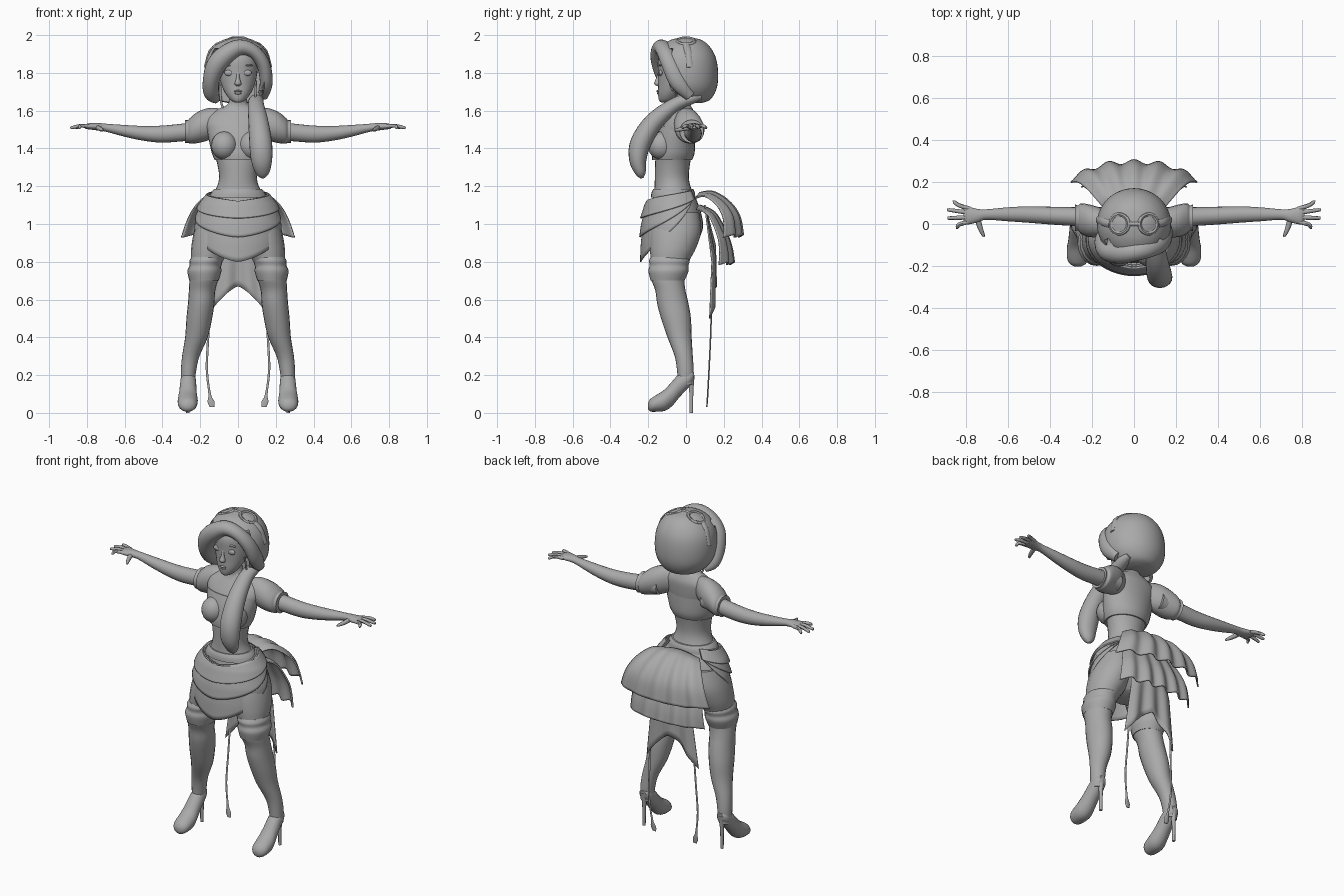
import bpy, bmesh, math
from mathutils import Vector, Matrix

grey = bpy.data.materials.new("plain_grey")
grey.diffuse_color = (0.4, 0.4, 0.4, 1)
X, Y, Z = Vector((1, 0, 0)), Vector((0, 1, 0)), Vector((0, 0, 1))


def finish(name, bm, thick=0):
    bmesh.ops.recalc_face_normals(bm, faces=bm.faces)
    me = bpy.data.meshes.new(name)
    bm.to_mesh(me)
    bm.free()
    me.materials.append(grey)
    for p in me.polygons:
        p.use_smooth = True
    me.set_sharp_from_angle(angle=math.radians(45))
    ob = bpy.data.objects.new(name, me)
    bpy.context.collection.objects.link(ob)
    if thick:
        m = ob.modifiers.new("thickness", 'SOLIDIFY')
        m.thickness = thick
        m.offset = 0
    return ob


def smooth_rows(rows, sub):
    """Catmull-Rom interpolation of any rows of numbers."""
    out = []
    for i in range(len(rows) - 1):
        p0, p1, p2 = rows[max(i - 1, 0)], rows[i], rows[i + 1]
        p3 = rows[min(i + 2, len(rows) - 1)]
        for k in range(sub):
            t = k / sub
            out.append([0.5 * (2 * b + (c - a) * t + (2 * a - 5 * b + 4 * c - d) * t * t
                               + (3 * b - a - 3 * c + d) * t ** 3)
                        for a, b, c, d in zip(p0, p1, p2, p3)])
    return out + [list(rows[-1])]


def sweep(name, rows, axis=None, ref=X, seg=20, sub=4, edit=None):
    """Skin elliptical rings; a row is x, y, z, radius along ref, other radius."""
    rows = smooth_rows(rows, sub)
    pts = [Vector(r[:3]) for r in rows]
    bm, rings = bmesh.new(), []
    for i, r in enumerate(rows):
        t = axis or (pts[min(i + 1, len(pts) - 1)] - pts[max(i - 1, 0)]).normalized()
        u = (ref - t * ref.dot(t)).normalized()
        v = t.cross(u)
        a, b = max(r[3], .001), max(r[4], .001)
        rings.append([bm.verts.new(pts[i] + u * a * math.cos(q) + v * b * math.sin(q))
                      for q in (2 * math.pi * k / seg for k in range(seg))])
    for r0, r1 in zip(rings, rings[1:]):
        for k in range(seg):
            bm.faces.new((r0[k], r0[(k + 1) % seg], r1[(k + 1) % seg], r1[k]))
    bm.faces.new(rings[0])
    bm.faces.new(rings[-1])
    if edit:
        for v in bm.verts:
            edit(v)
    return finish(name, bm)


def pair(name, rows, **kw):
    for s, side in ((1, "left_"), (-1, "right_")):
        sweep(side + name, [(r[0] * s,) + tuple(r[1:]) for r in rows], **kw)


def ball(name, c, r):
    bm = bmesh.new()
    bmesh.ops.create_uvsphere(bm, u_segments=20, v_segments=12, radius=1,
                              matrix=Matrix.LocRotScale(Vector(c), None, Vector(r)))
    finish(name, bm)


def sheet(name, fn, nu, nv, thick=.008):
    """Cloth patch from fn(u, v) with u in -1..1 and v in 0..1."""
    bm = bmesh.new()
    g = [[bm.verts.new(fn(2 * i / nu - 1, j / nv)) for j in range(nv + 1)] for i in range(nu + 1)]
    for i in range(nu):
        for j in range(nv):
            bm.faces.new((g[i][j], g[i + 1][j], g[i + 1][j + 1], g[i][j + 1]))
    finish(name, bm, thick)


# torso, cropped top and bust
sweep("torso", [(0, -.06, .86, .09, .08), (0, -.06, .91, .17, .12), (0, -.05, .98, .21, .14),
                (0, -.055, 1.06, .195, .135), (0, -.06, 1.13, .155, .115), (0, -.07, 1.19, .115, .097),
                (0, -.075, 1.25, .1, .09), (0, -.07, 1.33, .113, .093), (0, -.06, 1.39, .135, .098),
                (0, -.053, 1.46, .15, .098), (0, -.04, 1.52, .17, .09), (0, -.025, 1.57, .16, .075),
                (0, -.02, 1.61, .1, .055), (0, -.025, 1.64, .05, .045), (0, -.035, 1.72, .043, .045)],
      axis=Z, seg=28)
sweep("crop_top", [(0, -.073, 1.34, .124, .106), (0, -.066, 1.38, .14, .112),
                   (0, -.056, 1.46, .157, .103), (0, -.045, 1.52, .165, .09)], axis=Z, seg=28)
for s, side in ((1, "left_"), (-1, "right_")):
    ball(side + "bust", (s * .072, -.13, 1.415), (.07, .072, .075))

# legs, stocking cuffs and high-heeled shoes
pair("leg", [(.1, -.05, 1.06, .1, .12), (.125, -.055, .96, .108, .135), (.145, -.07, .87, .103, .122),
             (.165, -.085, .8, .083, .1), (.178, -.098, .72, .078, .09), (.19, -.083, .65, .07, .08),
             (.195, -.07, .58, .07, .083), (.205, -.053, .5, .068, .079), (.22, -.034, .4, .06, .064),
             (.25, -.012, .3, .046, .048), (.262, -.003, .22, .04, .044), (.265, -.003, .15, .035, .04)],
     axis=Z)
pair("stocking_cuff", [(.165, -.087, .825, .08, .1), (.17, -.088, .805, .087, .108),
                       (.174, -.09, .78, .083, .103), (.178, -.093, .75, .09, .106),
                       (.18, -.098, .7, .078, .09)], axis=Z)
pair("shoe", [(.262, .043, .195, .02, .02), (.263, .02, .185, .037, .045), (.264, -.03, .15, .043, .062),
              (.265, -.075, .1, .047, .065), (.266, -.115, .066, .053, .056), (.267, -.165, .048, .05, .042),
              (.267, -.19, .04, .037, .032), (.267, -.202, .037, .015, .015)], axis=Y)
pair("shoe_heel", [(.263, .025, .2, .022, .022), (.264, .028, .12, .011, .012), (.265, .028, 0, .009, .009)],
     axis=Z, seg=10)

# arms, puffed sleeves and hands
pair("arm", [(.15, .03, 1.5, .05, .05), (.28, .035, 1.486, .045, .047), (.4, .04, 1.476, .042, .045),
             (.5, .045, 1.48, .039, .039), (.6, .046, 1.493, .033, .031), (.7, .045, 1.51, .025, .021),
             (.74, .04, 1.515, .031, .02), (.79, .04, 1.517, .042, .016), (.81, .045, 1.515, .035, .01)],
     axis=X, ref=Y)
pair("sleeve", [(.09, -.01, 1.54, .045, .07), (.15, .005, 1.53, .068, .085), (.21, .015, 1.512, .077, .083),
                (.25, .025, 1.495, .073, .07), (.265, .028, 1.49, .06, .06), (.28, .03, 1.49, .064, .062)],
     axis=X, ref=Y)
for i, (y0, x1, y1) in enumerate(((.072, .86, .105), (.053, .885, .067), (.032, .885, .028), (.012, .845, -.017))):
    pair("finger_%d" % (i + 1), [(.78, y0, 1.517, .011, .011), (.83, (y0 + y1) / 2, 1.52, .01, .01),
                                 (x1 - .005, y1, 1.51, .008, .008), (x1, y1, 1.509, .003, .003)],
         ref=Z, seg=8)
pair("thumb", [(.745, .03, 1.512, .014, .014), (.73, -.02, 1.503, .012, .012),
               (.715, -.055, 1.497, .007, .007), (.714, -.06, 1.496, .002, .002)], ref=Z, seg=8)

# head and face
sweep("head", [(0, -.115, 1.642, .012, .015), (0, -.1, 1.655, .038, .043), (0, -.085, 1.69, .066, .063),
               (0, -.062, 1.74, .089, .085), (0, -.048, 1.8, .102, .1), (0, -.043, 1.87, .106, .105),
               (0, -.03, 1.92, .095, .09), (0, -.02, 1.955, .05, .05)], axis=Z, seg=28)
sweep("nose", [(0, -.14, 1.805, .008, .008), (0, -.147, 1.77, .01, .012), (0, -.15, 1.743, .018, .019),
               (0, -.145, 1.73, .01, .008)], axis=Z, seg=12)
ball("upper_lip", (0, -.147, 1.703, ), (.021, .01, .006))
ball("lower_lip", (0, -.145, 1.693), (.018, .01, .007))
for s, side in ((1, "left_"), (-1, "right_")):
    ball(side + "eye", (s * .047, -.133, 1.8), (.026, .011, .016))
    ball(side + "brow", (s * .05, -.135, 1.84), (.03, .008, .005))


# hair: bob with a face opening, swept fringe, long side tail, loose strands
def open_face(v):
    if abs(v.co.x) < .125 and v.co.y < -.02 and v.co.z < 1.925:
        v.co.y = -.02


sweep("hair_bob", [(0, .03, 1.64, .05, .05), (0, .02, 1.66, .115, .11), (0, .008, 1.72, .163, .155),
                   (0, 0, 1.8, .176, .17), (0, -.005, 1.88, .165, .163), (0, -.005, 1.94, .128, .13),
                   (0, 0, 1.975, .075, .08), (0, 0, 1.988, .015, .02)], axis=Z, seg=40, sub=5, edit=open_face)
sweep("hair_fringe", [(-.11, -.02, 1.655, .015, .02), (-.14, -.06, 1.69, .035, .04), (-.142, -.1, 1.76, .047, .044),
                      (-.115, -.13, 1.84, .05, .052), (-.06, -.138, 1.9, .05, .05), (.01, -.13, 1.935, .045, .042),
                      (.08, -.115, 1.915, .042, .036), (.132, -.085, 1.85, .046, .036),
                      (.15, -.04, 1.75, .046, .034), (.13, .02, 1.68, .03, .03)], ref=Y)
sweep("hair_tail", [(.1, .08, 1.68, .02, .02), (.1, .03, 1.665, .035, .03), (.095, -.06, 1.63, .043, .038),
                    (.108, -.17, 1.54, .053, .05), (.12, -.24, 1.43, .06, .055), (.125, -.255, 1.34, .056, .046),
                    (.13, -.24, 1.27, .036, .028), (.132, -.232, 1.243, .008, .008)], ref=X)
pair("loose_strand", [(.095, -.07, 1.76, .005, .005), (.09, -.045, 1.65, .006, .005),
                      (.075, -.04, 1.6, .005, .005), (.073, -.04, 1.55, .002, .002)], seg=8)

# goggles pushed up on the hair
for s, side in ((1, "left_"), (-1, "right_")):
    m = Matrix.Translation((s * .068, 0, 1.966)) @ Matrix.Rotation(s * .38, 4, 'Y')
    ring = [m @ Vector((.045 * math.cos(a), .045 * math.sin(a), 0)) for a in (math.pi * k / 8 for k in range(17))]
    sweep(side + "goggle_rim", [tuple(p) + (.011, .011) for p in ring], ref=m.to_3x3() @ Z, seg=8, sub=2)
    bm = bmesh.new()
    bmesh.ops.create_uvsphere(bm, u_segments=20, v_segments=10, radius=1,
                              matrix=m @ Matrix.Diagonal((.043, .043, .012, 1)))
    finish(side + "goggle_lens", bm)
pair("goggle_strap", [(.115, 0, 1.95, .018, .008), (.15, .01, 1.91, .018, .008), (.175, .02, 1.83, .016, .006)],
     ref=Y, seg=8)
sweep("goggle_bridge", [(-.03, 0, 1.985, .01, .008), (.03, 0, 1.985, .01, .008)], ref=Y, seg=8)

# draped front skirt: three overlapping layers
PROFILE = [(1.2, .115, .097), (1.1, .18, .135), (1.0, .215, .158), (.9, .218, .168), (.78, .205, .17)]


def hip(z):
    for (z0, a0, b0), (z1, a1, b1) in zip(PROFILE, PROFILE[1:]):
        if z >= z1:
            t = (z0 - z) / (z0 - z1)
            return a0 + (a1 - a0) * t, b0 + (b1 - b0) * t
    return PROFILE[-1][1:]


for k, low in enumerate((.8, .93, 1.03)):
    def drape(u, v, k=k, low=low):
        a = u * math.radians(132)
        top = 1.12 + .055 * abs(u)
        bottom = low + (1.13 - low) * abs(u) ** 1.5
        z = top + (bottom - top) * v
        rx, ry = hip(z)
        o = .004 + .009 * k + .008 * v
        return Vector(((rx + o) * math.sin(a), -.058 - (ry + o) * math.cos(a), z))
    sheet("skirt_drape_%d" % (k + 1), drape, 40, 12)
sweep("waistband", [(0, -.068, 1.14, .155, .118), (0, -.068, 1.165, .143, .115), (0, -.068, 1.185, .125, .106)],
      axis=Z, seg=28)


# back bustle: two ruffled puffs, from rows of y, z, half width
def bustle(name, rows, bend, drop):
    path = smooth_rows(rows, 5)

    def f(u, v):
        y, z, w = path[round(v * (len(path) - 1))]
        wave = .011 * v * math.cos(u * 5 * math.pi)
        return Vector((u * w, y - bend * (.25 + .75 * v) * abs(u) ** 2.5 + wave, z - drop * u * u * (1 - v) + wave * .6))
    sheet(name, f, 50, len(path) - 1)


bustle("bustle_upper", [(.07, 1.165, .12), (.14, 1.17, .165), (.22, 1.12, .22), (.275, 1.04, .265), (.293, .935, .3)], .085, .03)
bustle("bustle_lower", [(.07, 1.1, .12), (.15, 1.06, .18), (.21, .95, .225), (.235, .87, .24), (.245, .79, .25)], .06, .02)


# long split tail cloth and trailing ribbons
def tail(u, v):
    z = 1.1 + (.67 - .17 * abs(u) ** 1.4 - 1.1) * v
    return Vector((u * (.1 + .075 * v), .1 + .05 * min(1, v * 2) - .015 * v * u * u + .01 * v * math.cos(u * 9), z))


sheet("tail_cloth", tail, 30, 12)
pair("ribbon", [(.15, .135, .56, .006, .004), (.158, .13, .4, .006, .004), (.165, .122, .23, .006, .004),
                (.15, .115, .1, .007, .004), (.143, .112, .06, .018, .004), (.138, .11, .03, .012, .003)],
     axis=Z, seg=8)
